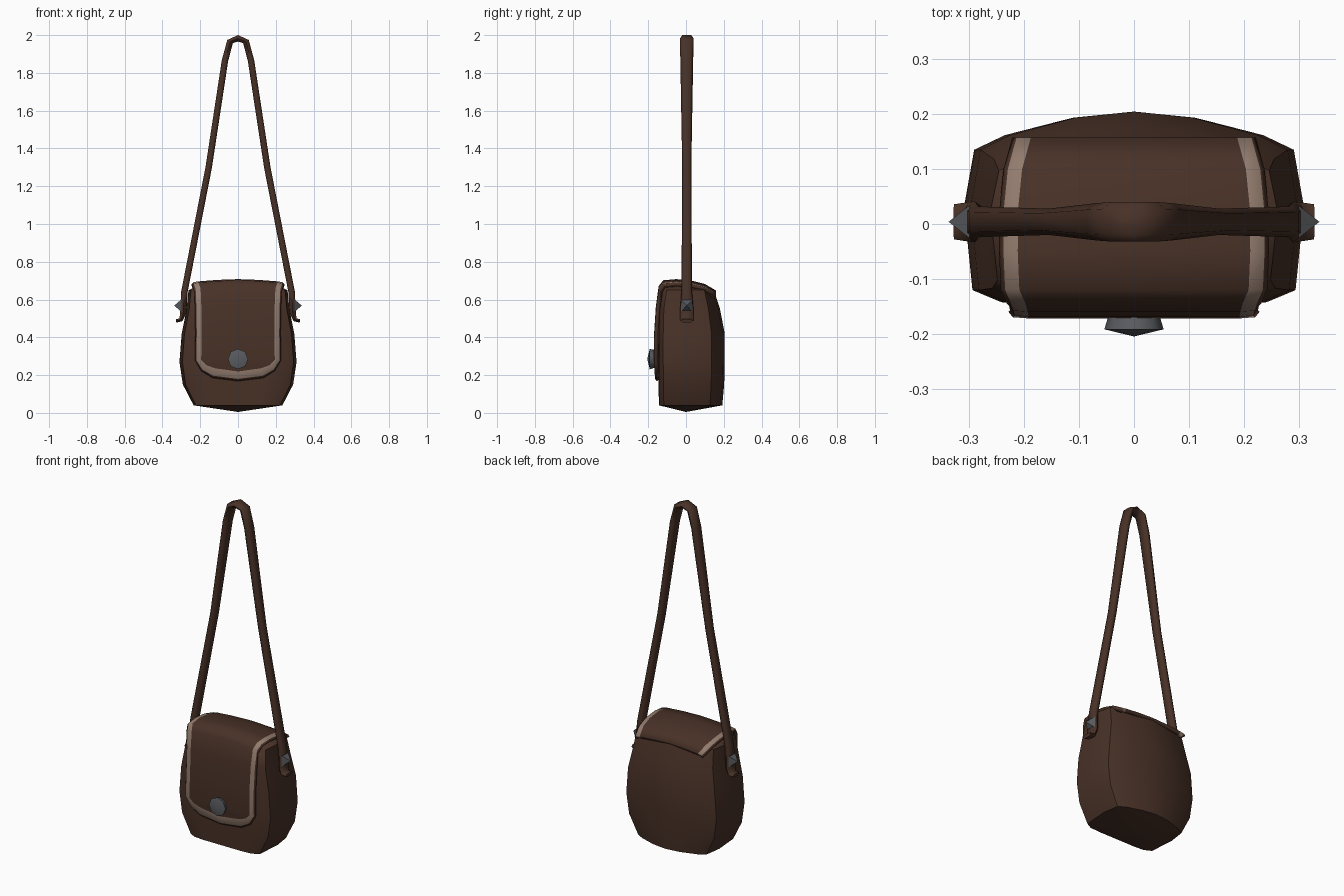
import bpy, bmesh, math
from mathutils import Vector

if "Cube" in bpy.data.objects:
    bpy.data.objects.remove(bpy.data.objects["Cube"])


def material(name, rgb):
    m = bpy.data.materials.new(name)
    m.diffuse_color = (*rgb, 1)
    m.use_nodes = True
    m.node_tree.nodes["Principled BSDF"].inputs["Base Color"].default_value = m.diffuse_color
    return m


LEATHER = material("brown leather", (0.065, 0.031, 0.020))
TRIM = material("pale trim", (0.29, 0.20, 0.155))
METAL = material("grey metal", (0.10, 0.105, 0.115))


def finish(bm, name, mats, mirror=True, angle=50, solid=0):
    me = bpy.data.meshes.new(name)
    bm.to_mesh(me)
    bm.free()
    ob = bpy.data.objects.new(name, me)
    bpy.context.collection.objects.link(ob)
    for m in mats:
        me.materials.append(m)
    bpy.ops.object.select_all(action='DESELECT')
    ob.select_set(True)
    bpy.context.view_layer.objects.active = ob
    bpy.ops.object.shade_smooth_by_angle(angle=math.radians(angle))
    if mirror:
        ob.modifiers.new("mirror", 'MIRROR').use_clip = True
    if solid:
        s = ob.modifiers.new("thickness", 'SOLIDIFY')
        s.thickness, s.offset = solid, -1
    return ob


def bridge(bm, a, b, closed=False, mat=0):
    n = len(a)
    for i in range(n if closed else n - 1):
        j = (i + 1) % n
        quad = [a[i], a[j], b[j], b[i]]
        bm.faces.new(list(dict.fromkeys(quad))).material_index = mat


# Pouch: half rings stacked upward, mirrored (z, half width, front y, back y)
RINGS = [(0.04, 0.235, -0.143, 0.192), (0.15, 0.292, -0.146, 0.202),
         (0.27, 0.31, -0.147, 0.205), (0.42, 0.298, -0.147, 0.205),
         (0.55, 0.272, -0.143, 0.18), (0.65, 0.262, -0.125, 0.148),
         (0.672, 0.21, -0.10, 0.09)]
SECTION = [(0, -1), (0.5, -1), (0.78, -0.97), (0.95, -0.82), (1, 0.15),
           (0.94, 0.66), (0.76, 0.79), (0.36, 0.945), (0, 1)]
bm = bmesh.new()
rings = []
for z, w, f, b in RINGS:
    rings.append([bm.verts.new((x * w, y * (b if y > 0 else -f), z)) for x, y in SECTION])
for a, b in zip(rings, rings[1:]):
    bridge(bm, a, b)
for ring, tip in ((rings[0], (0, 0, 0.005)), (rings[-1], (0, 0, 0.68))):
    t = bm.verts.new(tip)
    for a, b in zip(ring, ring[1:]):
        bm.faces.new((a, b, t))
bmesh.ops.recalc_face_normals(bm, faces=bm.faces)
finish(bm, "pouch_body", [LEATHER])

# Flap: profile from the back over the top and down the front (y, z, half width)
PROFILE = [(0.158, 0.632, 0.222), (0.10, 0.666, 0.238), (0.03, 0.684, 0.245),
           (-0.05, 0.692, 0.246), (-0.12, 0.686, 0.243), (-0.145, 0.655, 0.232),
           (-0.160, 0.56, 0.228), (-0.169, 0.42, 0.226), (-0.172, 0.28, 0.229)]


def contour(d, sink=0):
    """Half outline of the flap, moved in by d and lowered by sink."""
    pts = []
    for y, z, w in PROFILE:
        x = w - d
        top = z > 0.61
        crown = 0.016 * (1 - (x / w) ** 2) if top else 0
        pts.append((x, y + (0 if top else sink), z + crown - (sink if top else 0)))
    e = 1.5 * d
    pts += [(0.195 - 0.8 * d, -0.169 + sink, 0.222 + 0.6 * e),
            (0.135 - 0.4 * d, -0.167 + sink, 0.185 + e),
            (0, -0.166 + sink, 0.168 + e)]
    return pts


bm = bmesh.new()
outer, trim_out, trim_in = [[bm.verts.new(p) for p in contour(d, s)]
                            for d, s in ((0, 0.012), (0.008, 0.002), (0.034, 0))]
bridge(bm, outer, trim_out)
bridge(bm, trim_out, trim_in, mat=1)
inner, centre = [], []
for v in trim_in[:-1]:
    lift = 0.008 if v.co.z > 0.61 else 0
    inner.append(bm.verts.new((v.co.x * 0.5, v.co.y, v.co.z + lift)))
    centre.append(bm.verts.new((0, v.co.y, v.co.z + lift * 1.5)))
inner.append(trim_in[-1])
centre.append(trim_in[-1])
bridge(bm, trim_in, inner)
bridge(bm, inner, centre)
bmesh.ops.recalc_face_normals(bm, faces=bm.faces)
bm.normal_update()
if sum(f.normal.y * f.calc_area() for f in bm.faces) > 0:
    bmesh.ops.reverse_faces(bm, faces=bm.faces)
finish(bm, "flap", [LEATHER, TRIM], solid=0.022)

# Strap: flattened hexagon swept along half an arch (x, z, half width in y)
PATH = [(0, 1.983, 0.036), (0.042, 1.966, 0.036), (0.069, 1.865, 0.034),
        (0.155, 1.30, 0.024), (0.284, 0.64, 0.028), (0.290, 0.53, 0.037),
        (0.302, 0.492, 0.036), (0.328, 0.488, 0.032)]
bm = bmesh.new()
loops = []
for i, (x, z, h) in enumerate(PATH):
    a, b = PATH[max(i - 1, 0)], PATH[min(i + 1, len(PATH) - 1)]
    t = Vector((b[0] - a[0], 0, b[1] - a[1])).normalized()
    if i == 0:
        t = Vector((1, 0, 0))
    n = Vector((-t.z, 0, t.x))
    k = 0.010 if i > 5 else 0.017
    loops.append([bm.verts.new(Vector((x, 0.004 + u * h, z)) + n * (v * k))
                  for u, v in ((-1, 0), (-0.65, 1), (0.65, 1), (1, 0), (0.65, -1), (-0.65, -1))])
for a, b in zip(loops, loops[1:]):
    bridge(bm, a, b, closed=True)
bm.faces.new(loops[-1])
bmesh.ops.recalc_face_normals(bm, faces=bm.faces)
finish(bm, "shoulder_strap", [LEATHER], angle=65)

# Pyramid studs holding the strap at both sides
bm = bmesh.new()
base = [bm.verts.new((0.300, 0.004 + 0.03 * u, 0.568 + 0.032 * v))
        for u, v in ((-1, -1), (1, -1), (1, 1), (-1, 1))]
tip = bm.verts.new((0.338, 0.004, 0.568))
bm.faces.new(base)
for i in range(4):
    bm.faces.new((base[i], base[(i + 1) % 4], tip))
bmesh.ops.recalc_face_normals(bm, faces=bm.faces)
finish(bm, "strap_studs", [METAL], angle=20)

# Domed octagonal clasp button
bm = bmesh.new()
discs = [[bm.verts.new((r * math.sin(k * math.pi / 4), y, 0.285 + r * math.cos(k * math.pi / 4)))
          for k in range(8)] for r, y in ((0.046, -0.165), (0.054, -0.192))]
bridge(bm, discs[0], discs[1], closed=True)
tip = bm.verts.new((0, -0.205, 0.285))
for i in range(8):
    bm.faces.new((discs[1][i], discs[1][(i + 1) % 8], tip))
bm.faces.new(discs[0])
bmesh.ops.recalc_face_normals(bm, faces=bm.faces)
finish(bm, "clasp_button", [METAL], mirror=False, angle=70)
